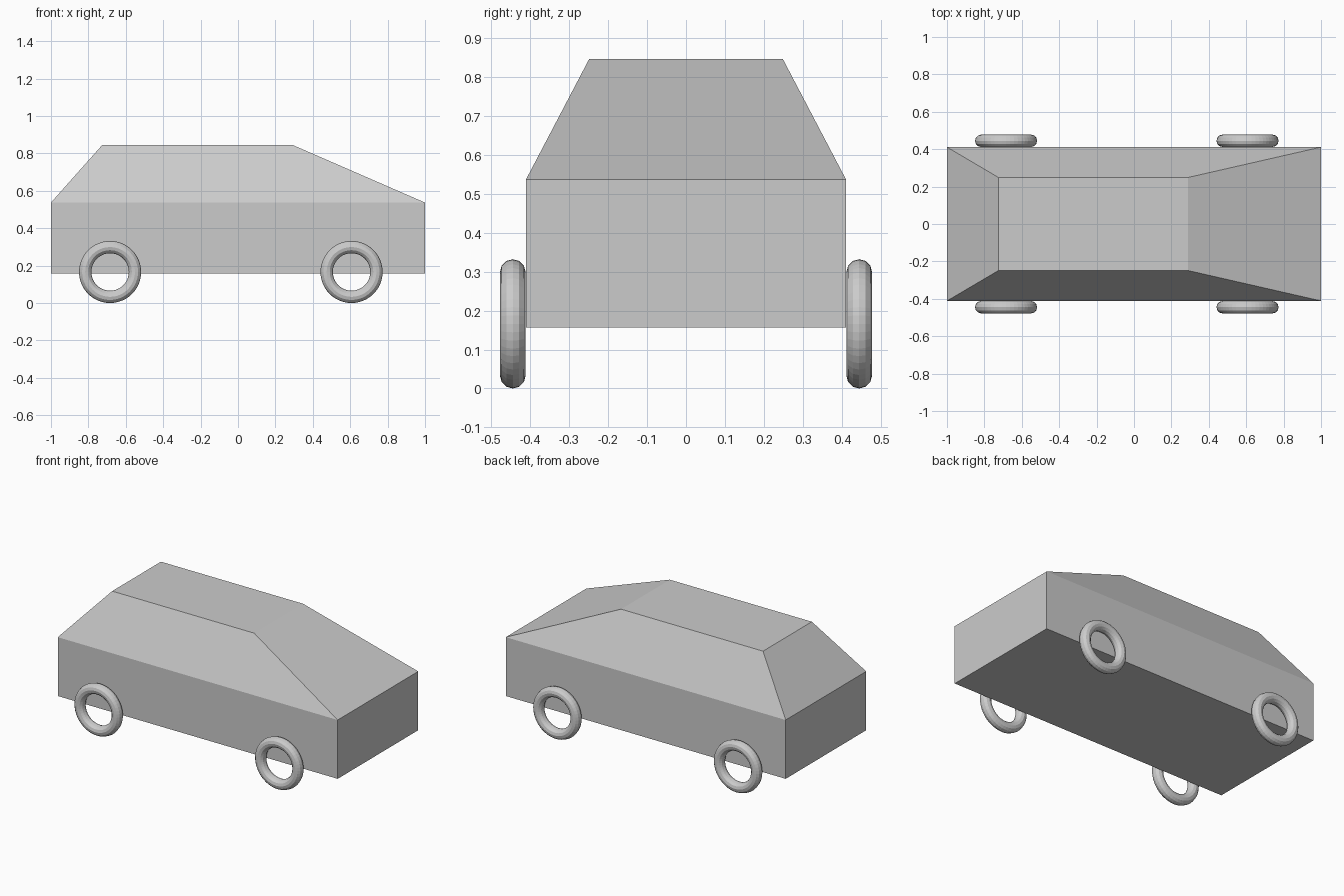
import bpy
import bmesh
from math import radians

if "Cube" in bpy.data.objects:
    bpy.data.objects.remove(bpy.data.objects["Cube"])

HALF_LENGTH, HALF_WIDTH = 1.0, 0.411
FLOOR_Z, BELT_Z, ROOF_Z = 0.157, 0.537, 0.846
ROOF_X, ROOF_HALF_WIDTH = (-0.725, 0.29), 0.249


def ring(bm, x0, x1, half_y, z):
    """Rectangular horizontal section of the car body."""
    return [bm.verts.new(p) for p in
            ((x0, -half_y, z), (x1, -half_y, z), (x1, half_y, z), (x0, half_y, z))]


# Body shell: floor, belt line and roof sections lofted together
bm = bmesh.new()
sections = [
    ring(bm, -HALF_LENGTH, HALF_LENGTH, HALF_WIDTH, FLOOR_Z),
    ring(bm, -HALF_LENGTH, HALF_LENGTH, HALF_WIDTH, BELT_Z),
    ring(bm, *ROOF_X, ROOF_HALF_WIDTH, ROOF_Z),
]
for low, high in zip(sections, sections[1:]):
    for i in range(4):
        j = (i + 1) % 4
        bm.faces.new((low[i], low[j], high[j], high[i]))
bm.faces.new(sections[0][::-1])
bm.faces.new(sections[-1])
bmesh.ops.recalc_face_normals(bm, faces=bm.faces)
mesh = bpy.data.meshes.new("car_body")
bm.to_mesh(mesh)
bm.free()
bpy.context.collection.objects.link(bpy.data.objects.new("car_body", mesh))

# Four open ring wheels beside the body
for end, x in (("rear", -0.684), ("front", 0.607)):
    for side, y in (("right", -0.445), ("left", 0.445)):
        bpy.ops.mesh.primitive_torus_add(
            major_radius=0.133, minor_radius=0.033,
            major_segments=48, minor_segments=12,
            location=(x, y, 0.166), rotation=(radians(90), 0, 0))
        bpy.context.object.name = f"{end}_{side}_wheel"
